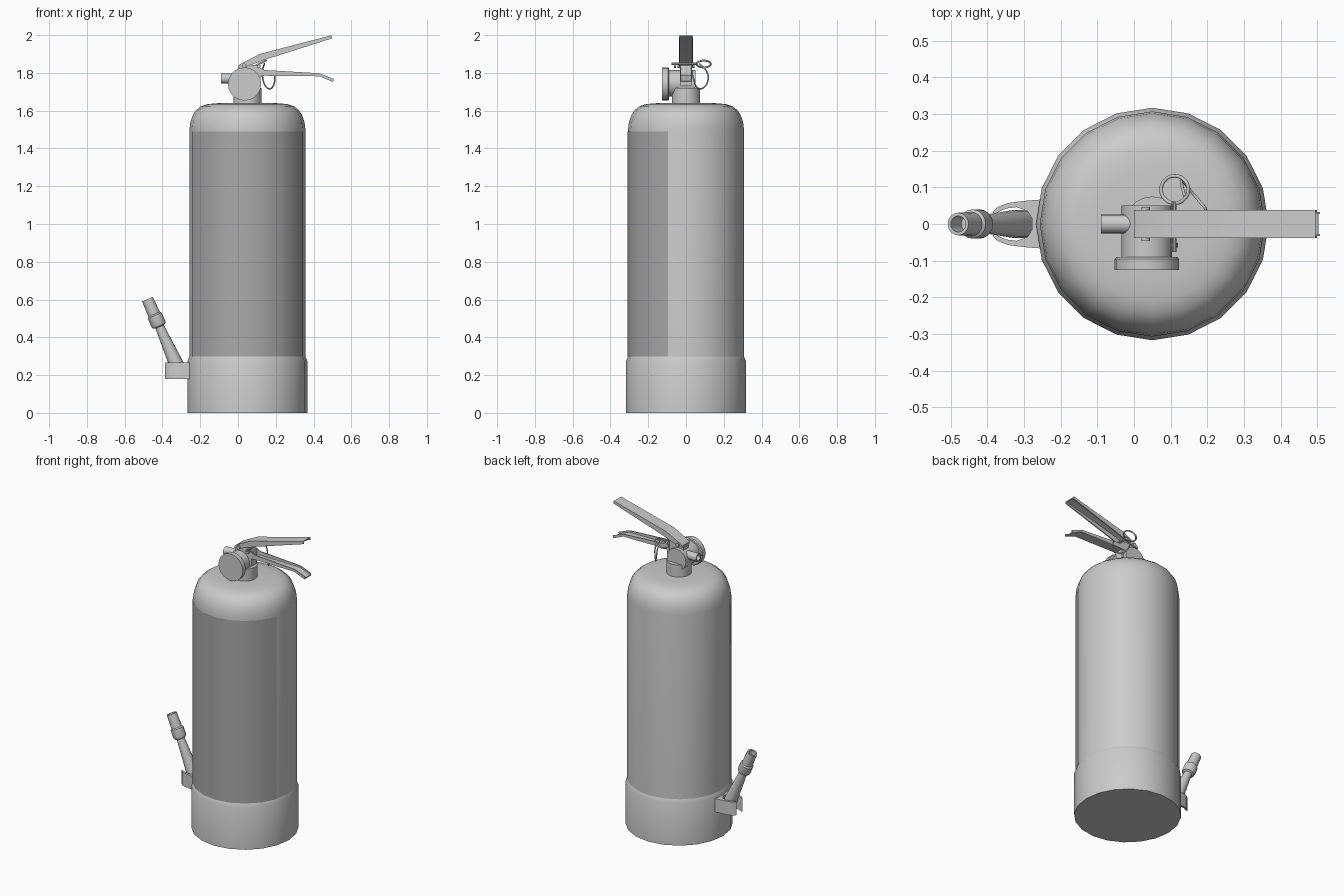
import bpy, bmesh
from math import cos, sin, pi, radians
from mathutils import Vector

if "Cube" in bpy.data.objects:
    bpy.data.objects.remove(bpy.data.objects["Cube"])


def finish(name, bm, color=None, recalc=True):
    if recalc:
        bmesh.ops.recalc_face_normals(bm, faces=bm.faces)
    me = bpy.data.meshes.new(name)
    bm.to_mesh(me)
    bm.free()
    ob = bpy.data.objects.new(name, me)
    bpy.context.collection.objects.link(ob)
    if color:
        mat = bpy.data.materials.new(name + "_material")
        mat.diffuse_color = color
        mat.use_nodes = True
        mat.node_tree.nodes["Principled BSDF"].inputs["Base Color"].default_value = mat.diffuse_color
        me.materials.append(mat)
    bpy.ops.object.select_all(action='DESELECT')
    ob.select_set(True)
    bpy.context.view_layer.objects.active = ob
    bpy.ops.object.shade_smooth_by_angle(angle=radians(32))
    return ob


def lathe(name, prof, origin, axis=(0, 0, 1), n=20):
    """Spin (radius, height) points about an axis; radius 0 closes the end."""
    q = Vector((0, 0, 1)).rotation_difference(Vector(axis).normalized())
    bm = bmesh.new()
    rings = []
    for r, h in prof:
        count = 1 if r == 0 else n
        rings.append([bm.verts.new(Vector(origin) + q @ Vector(
            (r * cos(2 * pi * i / n), r * sin(2 * pi * i / n), h))) for i in range(count)])
    for a, b in zip(rings, rings[1:]):
        for i in range(n):
            j = (i + 1) % n
            if len(a) == 1:
                bm.faces.new((a[0], b[i], b[j]))
            elif len(b) == 1:
                bm.faces.new((a[i], a[j], b[0]))
            else:
                bm.faces.new((a[i], a[j], b[j], b[i]))
    return finish(name, bm)


def rod(name, r, start, end, n=16):
    a, b = Vector(start), Vector(end)
    length = (b - a).length
    return lathe(name, [(0, 0), (r, 0), (r, length), (0, length)], a, b - a, n)


def prism(name, outline, lo, hi, plane="xz"):
    bm = bmesh.new()
    place = (lambda u, v, d: (u, d, v)) if plane == "xz" else (lambda u, v, d: (u, v, d))
    a = [bm.verts.new(place(u, v, lo)) for u, v in outline]
    b = [bm.verts.new(place(u, v, hi)) for u, v in outline]
    bm.faces.new(a)
    bm.faces.new(b[::-1])
    for i in range(len(a)):
        j = (i + 1) % len(a)
        bm.faces.new((a[i], a[j], b[j], b[i]))
    return finish(name, bm)


def channel(name, top, bottom, half, wall, web_on_top):
    """Folded sheet lever: two side flanges and a web."""
    for side, y in (("front", -half), ("back", half - wall)):
        prism(f"{name}_{side}_flange", top + bottom[::-1], y, y + wall)
    edge, s = (top, -1) if web_on_top else (bottom, 1)
    prism(name + "_web", edge + [(x, z + s * wall) for x, z in edge[::-1]],
          -half + wall * 0.5, half - wall * 0.5)


def wire(name, pts, r, cyclic=False):
    cu = bpy.data.curves.new(name, 'CURVE')
    cu.dimensions = '3D'
    cu.bevel_depth = r
    cu.bevel_resolution = 2
    cu.resolution_u = 4
    sp = cu.splines.new('BEZIER')
    sp.bezier_points.add(len(pts) - 1)
    for p, co in zip(sp.bezier_points, pts):
        p.co = co
        p.handle_left_type = p.handle_right_type = 'AUTO'
    sp.use_cyclic_u = cyclic
    ob = bpy.data.objects.new(name, cu)
    bpy.context.collection.objects.link(ob)


CX = 0.05

# Tank with rounded shoulder, and its foot sleeve
lathe("tank", [(0, 0.02), (0.307, 0.02), (0.307, 1.5), (0.302, 1.54), (0.29, 1.575), (0.272, 1.603),
               (0.245, 1.624), (0.21, 1.635), (0.15, 1.64), (0, 1.642)], (CX, 0, 0))
lathe("foot_sleeve", [(0, 0), (0.317, 0), (0.317, 0.275), (0.307, 0.298), (0.295, 0.298)], (CX, 0, 0))

# Label sheet wrapped around the front
bm = bmesh.new()
cols = []
for k in range(-9, 0):
    t = radians(18 * k)
    cols.append([bm.verts.new((CX + 0.3095 * cos(t), 0.3095 * sin(t), z)) for z in (0.298, 1.49)])
for a, b in zip(cols, cols[1:]):
    bm.faces.new((a[0], b[0], b[1], a[1]))
finish("label", bm, (0.4, 0.4, 0.4, 1), recalc=False)

# Valve: neck, cross body, gauge and outlet
rod("valve_neck", 0.075, (CX, 0, 1.63), (CX, 0, 1.72), 20)
rod("valve_body", 0.069, (0.035, -0.1, 1.745), (0.035, 0.05, 1.745), 20)
lathe("gauge", [(0, 0), (0.083, 0), (0.088, 0.006), (0.088, 0.036), (0, 0.036)],
      (0.035, -0.09, 1.741), (0, -1, 0))
lathe("outlet", [(0, 0), (0.026, 0), (0.026, 0.11), (0.018, 0.11), (0.018, 0.07), (0, 0.07)],
      (0.02, 0, 1.77), (-1, 0, 0), 16)
prism("lever_mount", [(0, 1.75), (0.115, 1.73), (0.12, 1.80), (0.11, 1.84), (0.03, 1.845), (0, 1.825)],
      -0.028, 0.028)

# Squeeze levers
channel("upper_lever",
        [(0, 1.838), (0.02, 1.852), (0.115, 1.9), (0.495, 1.999)],
        [(0.002, 1.825), (0.03, 1.828), (0.15, 1.872), (0.499, 1.983)], 0.038, 0.007, True)
channel("lower_lever",
        [(0.1, 1.835), (0.14, 1.815), (0.43, 1.798), (0.507, 1.768)],
        [(0.1, 1.78), (0.14, 1.785), (0.43, 1.782), (0.503, 1.752)], 0.033, 0.006, False)
rod("lever_rivet", 0.012, (0.032, -0.046, 1.838), (0.032, 0.046, 1.838), 12)

# Safety pin with ring and tie
rod("safety_pin", 0.006, (0.11, -0.076, 1.848), (0.11, 0.06, 1.848), 10)
rod("pin_stop", 0.01, (0.11, -0.064, 1.835), (0.11, -0.052, 1.835), 10)
wire("pin_ring", [(0.111 + 0.037 * cos(t), 0.094 + 0.037 * sin(t), 1.847 + 0.018 * cos(t))
                  for t in (k * pi / 4 for k in range(8))], 0.005, True)
wire("pin_tie", [(0.14, 0.07, 1.85), (0.13, 0.108, 1.81), (0.132, 0.117, 1.765), (0.155, 0.09, 1.72),
                 (0.18, 0.06, 1.722), (0.195, 0.04, 1.77), (0.185, 0.03, 1.81)], 0.004)

# Nozzle clip, open towards the outside
half = [(-0.25, 0.067), (-0.30, 0.063), (-0.345, 0.057), (-0.372, 0.046), (-0.387, 0.03),
        (-0.375, 0.03), (-0.35, 0.042), (-0.32, 0.046), (-0.29, 0.035), (-0.278, 0.015)]
prism("nozzle_clip", half + [(x, -y) for x, y in half[::-1]], 0.18, 0.268, "xy")

# Discharge nozzle with collar and hollow tip
lathe("nozzle", [(0, 0), (0.038, 0), (0.038, 0.07), (0.024, 0.28), (0.036, 0.285), (0.04, 0.295),
                 (0.04, 0.345), (0.033, 0.352), (0.031, 0.44), (0.022, 0.44), (0.022, 0.37), (0, 0.37)],
      (-0.301, 0, 0.2), (-0.406, 0, 0.914), 16)
